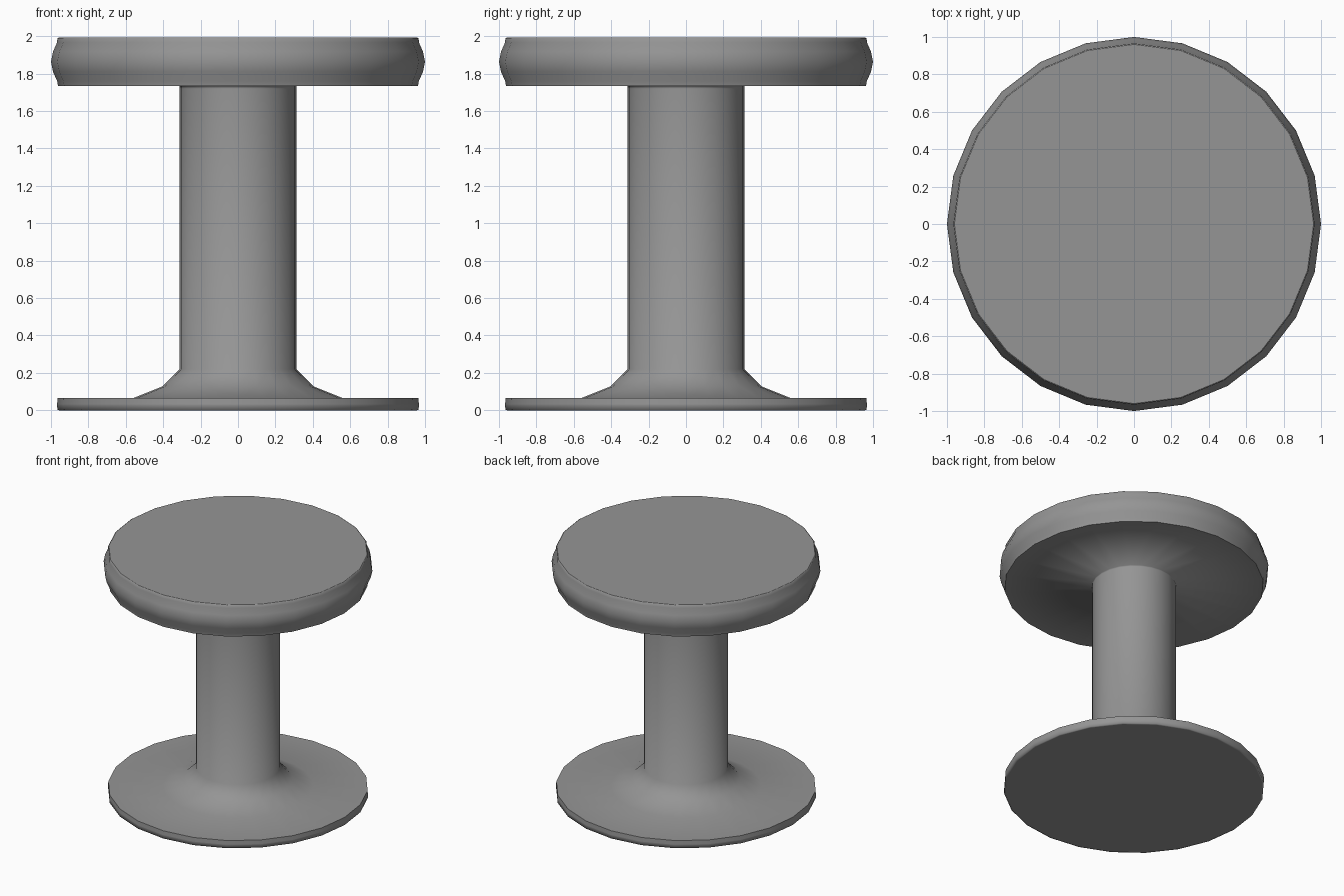
import bpy, bmesh, math

if "Cube" in bpy.data.objects:
    bpy.data.objects.remove(bpy.data.objects["Cube"])

SIDES = 24

# Dark grey for the whole stool
grey = bpy.data.materials.new("dark_grey")
grey.diffuse_color = (0.3, 0.3, 0.3, 1)
grey.use_nodes = True
grey.node_tree.nodes["Principled BSDF"].inputs["Base Color"].default_value = grey.diffuse_color


def lathe(name, profile, sharp=()):
    """Spin (radius, height) points around z; rings listed in sharp keep a hard edge."""
    bm = bmesh.new()
    rings = []
    for r, z in profile:
        if r == 0:
            rings.append([bm.verts.new((0, 0, z))] * SIDES)
        else:
            rings.append([bm.verts.new((r * math.cos(math.tau * i / SIDES),
                                        r * math.sin(math.tau * i / SIDES), z))
                          for i in range(SIDES)])
    for a, b in zip(rings, rings[1:]):
        for i in range(SIDES):
            j = (i + 1) % SIDES
            corners = list(dict.fromkeys((a[i], a[j], b[j], b[i])))
            bm.faces.new(corners).smooth = True
    # Profiles run bottom to top, outside on the right: make normals face out
    for k in sharp:
        for i in range(SIDES):
            bm.edges.get((rings[k][i], rings[k][(i + 1) % SIDES])).smooth = False
    mesh = bpy.data.meshes.new(name)
    bm.to_mesh(mesh)
    bm.free()
    mesh.materials.append(grey)
    obj = bpy.data.objects.new(name, mesh)
    bpy.context.collection.objects.link(obj)
    return obj


# Base disc with soft lower rim, flared foot, column and the seat underside
lathe("pedestal", [(0, 0), (0.955, 0), (0.966, 0.003), (0.967, 0.032), (0.965, 0.065),
                   (0.56, 0.065), (0.405, 0.127), (0.312, 0.22),
                   (0.312, 1.72), (0.312, 1.733), (0.962, 1.733)], sharp=(1, 3, 4))

# Seat with a bulging rim and flat top
lathe("seat", [(0.962, 1.733), (0.967, 1.76), (0.989, 1.81), (1.0, 1.863),
               (0.989, 1.918), (0.967, 1.967), (0.966, 1.988), (0.96, 1.992), (0, 1.992)],
      sharp=(7,))
